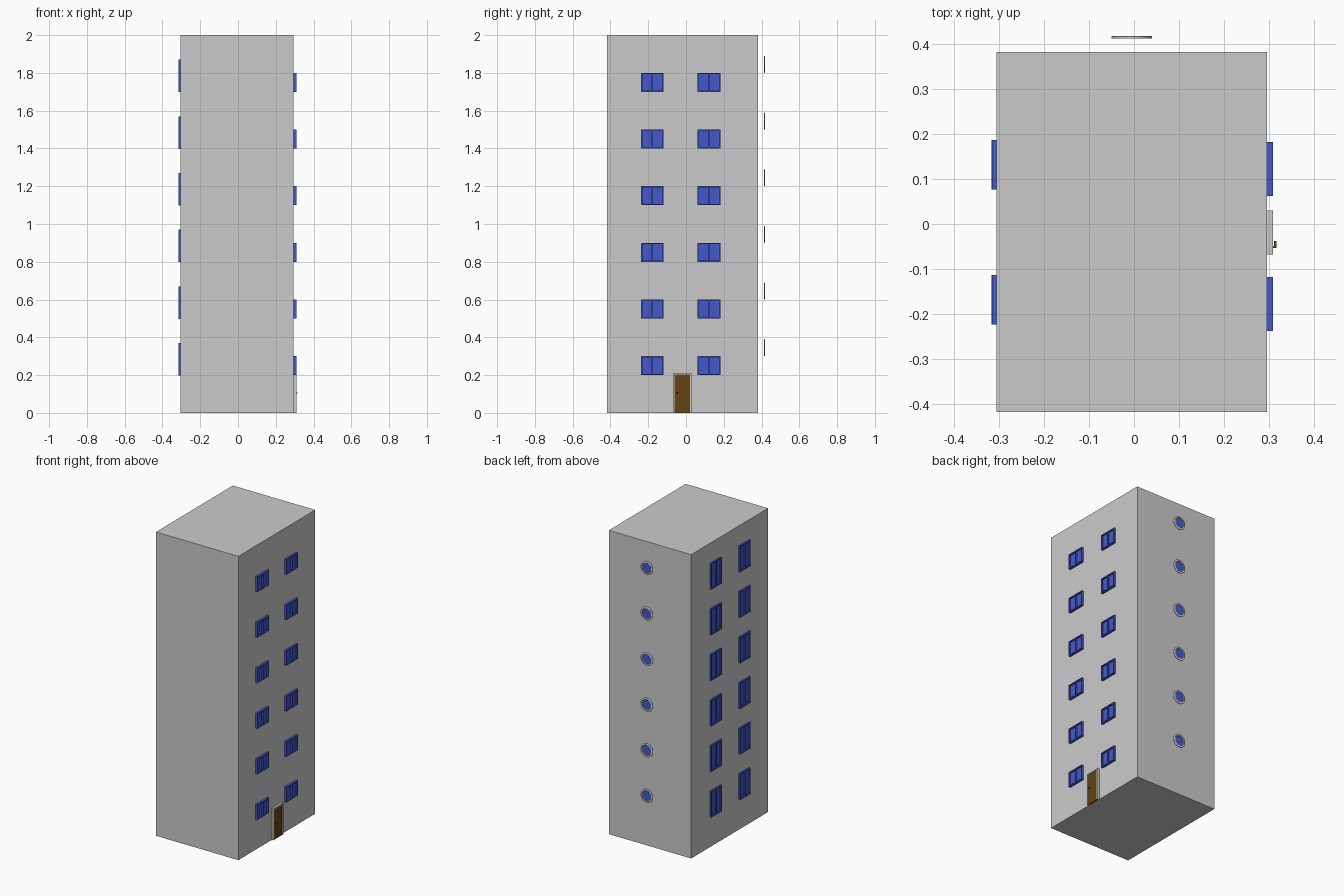
import bpy, bmesh, math
from mathutils import Matrix

if "Cube" in bpy.data.objects:
    bpy.data.objects.remove(bpy.data.objects["Cube"])


def material(name, color):
    m = bpy.data.materials.new(name)
    m.diffuse_color = color
    m.use_nodes = True
    m.node_tree.nodes["Principled BSDF"].inputs["Base Color"].default_value = m.diffuse_color
    return m


BLUE = material("window_blue", (0.06, 0.10, 0.60, 1))
BROWN = material("door_brown", (0.13, 0.055, 0.005, 1))


def boxes(name, parts, mat=None):
    """One object from boxes given as (x0, x1, y0, y1, z0, z1)."""
    bm = bmesh.new()
    for x0, x1, y0, y1, z0, z1 in parts:
        m = Matrix.Translation(((x0 + x1) / 2, (y0 + y1) / 2, (z0 + z1) / 2))
        m = m @ Matrix.Diagonal((x1 - x0, y1 - y0, z1 - z0, 1))
        bmesh.ops.create_cube(bm, size=1, matrix=m)
    return finish(name, bm, mat)


def finish(name, bm, mat=None):
    bmesh.ops.recalc_face_normals(bm, faces=bm.faces)
    me = bpy.data.meshes.new(name)
    bm.to_mesh(me)
    bm.free()
    ob = bpy.data.objects.new(name, me)
    bpy.context.collection.objects.link(ob)
    if mat:
        me.materials.append(mat)
    return ob


def window(name, wall, out, yc, w, z0, z1, bar, sill=False):
    """Framed window with a centre mullion; out is the signed depth."""
    def span(d):
        return tuple(sorted((wall - out * 0.1, wall + out * d)))
    f = span(0.85 if sill else 1)
    y0, y1 = yc - w / 2, yc + w / 2
    parts = [(*f, y0, y0 + bar, z0, z1), (*f, y1 - bar, y1, z0, z1),
             (*f, y0 + bar, y1 - bar, z1 - bar, z1),
             (*f, y0 + bar, y1 - bar, z0, z0 + bar),
             (*f, yc - bar / 2, yc + bar / 2, z0 + bar, z1 - bar),
             (*span(0.3), y0 + bar, y1 - bar, z0 + bar, z1 - bar)]
    if sill:
        parts.append((*span(1), y0, y1, z0 - 0.002, z0 + 0.006))
    boxes(name, parts, BLUE)


def lathe(name, profile, x, z, steps=32, closed=True, mat=None):
    """Revolve (radius, y) points around a y-parallel axis."""
    bm = bmesh.new()
    rings = []
    for i in range(steps):
        a = 2 * math.pi * i / steps
        rings.append([bm.verts.new((x + r * math.cos(a), y, z + r * math.sin(a)))
                      for r, y in profile])
    n = len(profile)
    for i in range(steps):
        a, b = rings[i], rings[(i + 1) % steps]
        for j in range(n if closed else n - 1):
            k = (j + 1) % n
            bm.faces.new((a[j], a[k], b[k], b[j]))
    if not closed:
        bm.faces.new([r[0] for r in rings])
        bm.faces.new([r[-1] for r in rings])
    return finish(name, bm, mat)


# Tower block
boxes("building_body", [(-0.305, 0.295, -0.418, 0.382, 0, 2)])

# Windows, floor by floor
for i in range(6):
    z = 0.2 + 0.3 * i
    for side, yc in (("a", -0.178), ("b", 0.122)):
        window(f"entrance_side_window_{side}_{i}", 0.295, 0.014, yc, 0.12,
               z, z + 0.1, 0.007)
        window(f"far_side_window_{side}_{i}", -0.305, -0.011, yc + 0.01, 0.11,
               z, z + 0.17, 0.008, sill=True)
    # Porthole ring and glass, standing just off the back wall
    lathe(f"porthole_ring_{i}", [(0.045, 0.412), (0.045, 0.416), (0.042, 0.418),
          (0.034, 0.418), (0.032, 0.416), (0.032, 0.412)], -0.005, z + 0.145)
    lathe(f"porthole_glass_{i}", [(0.0325, 0.4125), (0.0325, 0.4145)],
          -0.005, z + 0.145, closed=False, mat=BLUE)

# Door with frame and handle
boxes("door_frame", [(0.294, 0.309, -0.068, -0.060, 0, 0.21),
                     (0.294, 0.309, 0.022, 0.030, 0, 0.21),
                     (0.294, 0.309, -0.060, 0.022, 0.202, 0.21)])
boxes("door_panel", [(0.294, 0.305, -0.060, 0.022, 0, 0.202)], BROWN)
boxes("door_handle", [(0.304, 0.314, -0.053, -0.049, 0.103, 0.107),
                      (0.311, 0.316, -0.053, -0.038, 0.103, 0.107)], BROWN)
